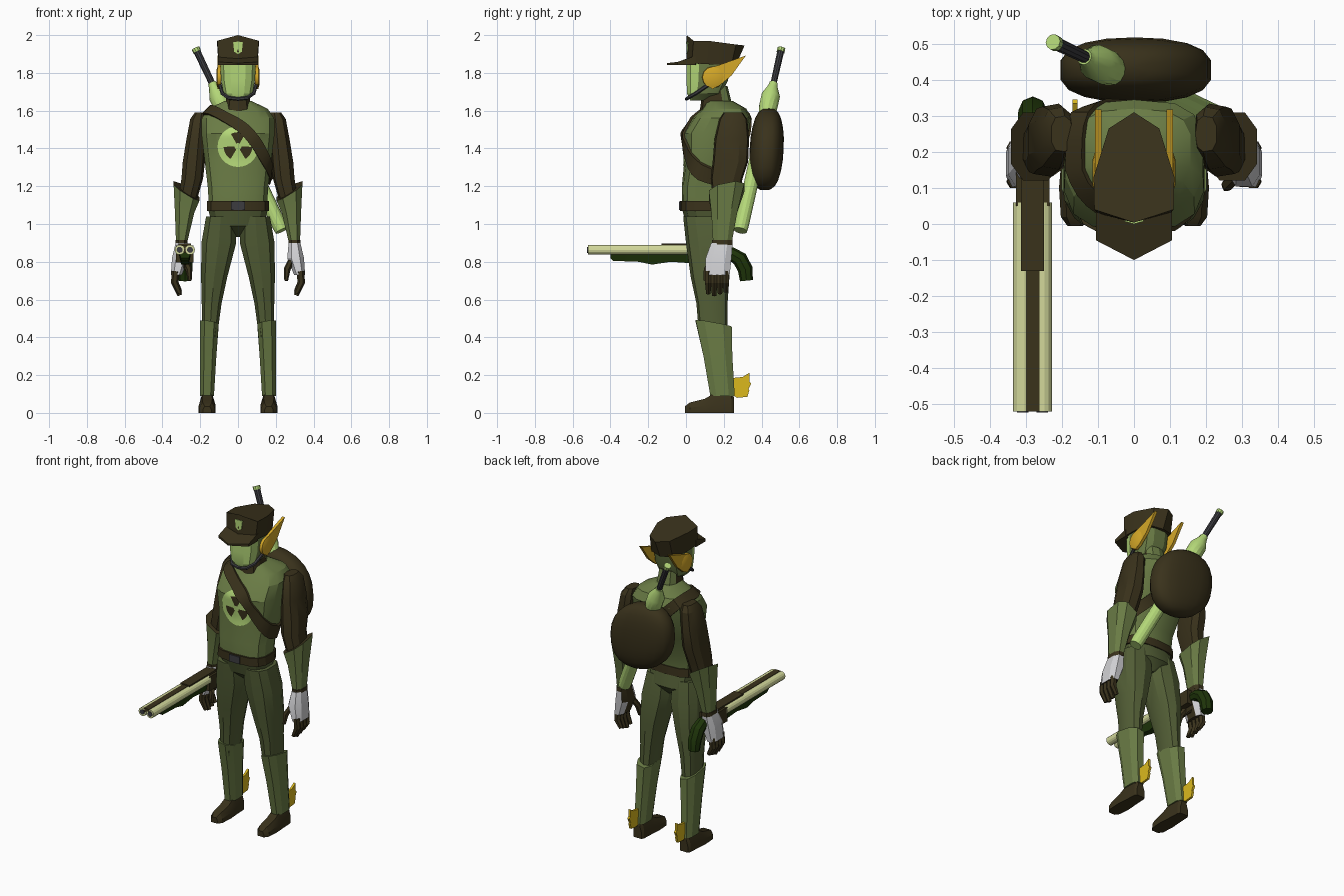
import bpy, bmesh, math
from mathutils import Vector
from mathutils.bvhtree import BVHTree

cube = bpy.data.objects.get("Cube")
if cube:
    bpy.data.objects.remove(cube)


def material(name, r, g, b):
    m = bpy.data.materials.new(name)
    m.use_nodes = True
    col = [(c / 255) ** 2.2 for c in (r, g, b)] + [1]
    m.diffuse_color = col
    m.node_tree.nodes["Principled BSDF"].inputs["Base Color"].default_value = col
    return m


BROWN = material("dark_brown", 60, 53, 33)
GREEN = material("shirt_green", 106, 123, 71)
OLIVE = material("trouser_olive", 84, 95, 57)
LIGHT = material("light_green", 178, 214, 119)
GOLD = material("ear_gold", 212, 167, 44)
YELLOW = material("wing_yellow", 218, 183, 35)
GREY = material("glove_grey", 208, 208, 211)
CHARCOAL = material("charcoal", 62, 62, 66)
PALE = material("barrel_pale", 210, 216, 154)
STOCK = material("stock_green", 36, 56, 18)


def finish(name, bm, mats, rule=None, angle=25):
    """Turn a bmesh into an object; rule picks a material slot per face."""
    bmesh.ops.recalc_face_normals(bm, faces=bm.faces)
    bm.normal_update()
    if rule:
        for f in bm.faces:
            f.material_index = int(rule(f))
    me = bpy.data.meshes.new(name)
    bm.to_mesh(me)
    bm.free()
    for m in mats:
        me.materials.append(m)
    ob = bpy.data.objects.new(name, me)
    bpy.context.collection.objects.link(ob)
    bpy.ops.object.select_all(action='DESELECT')
    ob.select_set(True)
    bpy.context.view_layer.objects.active = ob
    bpy.ops.object.shade_smooth_by_angle(angle=math.radians(angle))
    return ob


def skin(rings, caps=True, closed=False):
    """Bridge equal rings of points into a surface."""
    bm = bmesh.new()
    vs = [[bm.verts.new(p) for p in r] for r in rings]
    n = len(vs[0])
    pairs = list(zip(vs, vs[1:])) + ([(vs[-1], vs[0])] if closed else [])
    for a, b in pairs:
        for i in range(n):
            bm.faces.new((a[i], a[(i + 1) % n], b[(i + 1) % n], b[i]))
    if caps:
        bm.faces.new(vs[0])
        bm.faces.new(vs[-1])
    return bm


def loft(sections, s=1, n=10, power=0.75):
    """Sections are (z, x0, x1, y0, y1[, outward tilt[, backward tilt]])."""
    rings = []
    for z, x0, x1, y0, y1, *tilt in sections:
        tx, ty = (tilt + [0, 0])[:2]
        ring = []
        for i in range(n):
            a = math.tau * (i + 0.5) / n
            c, d = [math.copysign(abs(v) ** power, v) for v in (math.cos(a), math.sin(a))]
            ring.append((s * ((x0 + x1) / 2 + c * (x1 - x0) / 2),
                         (y0 + y1) / 2 + d * (y1 - y0) / 2, z + tx * c + ty * d))
        rings.append(ring)
    return skin(rings)


def tube(path, radii, n=10, ref=(1, 0, 0)):
    pts, rings = [Vector(p) for p in path], []
    for i, p in enumerate(pts):
        t = (pts[min(i + 1, len(pts) - 1)] - pts[max(i - 1, 0)]).normalized()
        u = (Vector(ref) - t * t.dot(Vector(ref))).normalized()
        v = t.cross(u)
        rings.append([p + radii[i] * (u * math.cos(math.tau * k / n) + v * math.sin(math.tau * k / n))
                      for k in range(n)])
    return skin(rings)


def box(x0, x1, y0, y1, z0, z1):
    ring = [(x0, y0), (x1, y0), (x1, y1), (x0, y1)]
    return skin([[(x, y, z) for x, y in ring] for z in (z0, z1)])


def plate(points, x0, x1):
    return skin([[(x, y, z) for y, z in points] for x in (x0, x1)])


def both(half):
    """Complete a half outline (from centre front to centre back)."""
    return half + [(-x, y, z) for x, y, z in half[-2:0:-1]]


# Torso
bm = loft([(1.08, -.155, .155, -.02, .2), (1.2, -.163, .163, -.022, .21), (1.34, -.18, .18, -.008, .28),
           (1.48, -.197, .197, -.018, .33), (1.56, -.195, .195, .035, .345), (1.61, -.16, .16, .085, .32),
           (1.65, -.075, .075, .11, .25)], n=14, power=.65)
bmesh.ops.recalc_face_normals(bm, faces=bm.faces)
body = BVHTree.FromBMesh(bm)
finish("torso", bm, [GREEN])

# Chest badge, wrapped on the torso front
def chest_patch(name, r0, r1, a0, a1, lift, mat, rings=5, n=28):
    bm = bmesh.new()
    grid = []
    for j in range(rings + 1):
        r = r0 + (r1 - r0) * j / rings
        row = []
        for i in range(n + 1):
            a = math.radians(a0 + (a1 - a0) * i / n)
            hit = body.ray_cast(Vector((r * math.cos(a), -1, 1.41 + r * math.sin(a))), Vector((0, 1, 0)))[0]
            row.append(bm.verts.new(hit - Vector((0, lift, 0))))
        grid.append(row)
    for a, b in zip(grid, grid[1:]):
        for i in range(n):
            bm.faces.new((a[i], a[i + 1], b[i + 1], b[i]))
    bmesh.ops.remove_doubles(bm, verts=bm.verts, dist=.0002)
    finish(name, bm, [mat])

chest_patch("chest_badge", .001, .108, 0, 360, .004, LIGHT)
for k, a in enumerate((90, 210, 330)):
    chest_patch(f"badge_blade_{k + 1}", .018, .076, a - 29, a + 29, .007, BROWN, 3, 8)

# Shoulder strap, a tilted loop around the torso that rides up over the chest
along, normal = Vector((1, 0, -1.06)).normalized(), Vector((1.06, 0, 1)).normalized()
rings = []
for i in range(40):
    a = math.tau * i / 40
    d = along * math.cos(a) + Vector((0, 1, 0)) * math.sin(a)
    lift = .075 * max(0, -math.sin(a))
    lo, hi = [body.ray_cast(Vector((0, .15, 1.43)) + normal * (w + lift), d)[0] for w in (-.032, .032)]
    rings.append([lo - d * .01, lo + d * .014, hi + d * .014, hi - d * .01])
finish("shoulder_strap", skin(rings, caps=False, closed=True), [BROWN])

# Belt, buckle and hips
finish("belt", loft([(1.07, -.168, .168, -.032, .212), (1.122, -.166, .166, -.032, .21)], n=14, power=.65), [BROWN])
finish("buckle", box(-.036, .036, -.038, 0, 1.073, 1.118), [CHARCOAL])
finish("hips", loft([(.93, -.015, .015, .07, .17), (.99, -.14, .14, .0, .222), (1.08, -.162, .162, -.024, .205)], n=12), [OLIVE])

# Neck and head
finish("neck", loft([(1.58, -.075, .075, .07, .25), (1.65, -.066, .066, .08, .24), (1.73, -.06, .06, .08, .22)]),
       [GREEN, BROWN], lambda f: f.normal.y < .1)
finish("head", loft([(1.655, -.045, .045, .02, .13), (1.69, -.078, .078, .004, .19), (1.76, -.092, .092, 0, .225),
                     (1.87, -.097, .097, 0, .24)], n=12, power=.65),
       [GREEN, LIGHT], lambda f: f.normal.y < -.3 and f.calc_center_median().y < .06)
chin = [(.098, .13, 1.745), (.082, .05, 1.69), (.05, .012, 1.668), (0, .003, 1.662)]
finish("chin_strap", tube(chin + [(-x, y, z) for x, y, z in chin[-2::-1]], [.01] * 7, 6, (0, 0, 1)), [CHARCOAL])

# Peaked cap
low = both([(0, .003, 1.85), (.101, .03, 1.85), (.103, .14, 1.845), (.075, .24, 1.84), (0, .262, 1.835)])
top = both([(0, .004, 2.0), (.11, .04, 1.97), (.112, .13, 1.968), (.07, .265, 1.95), (0, .31, 1.945)])
finish("cap_crown", skin([low, top]), [BROWN])
brim = both([(0, -.1, 1.852), (.106, -.045, 1.858), (.106, .05, 1.89), (0, .06, 1.895)])
finish("cap_brim", skin([[(x, y, 1.842) for x, y, z in brim], brim]), [BROWN])
badge = both([(0, 0, 1.9), (.02, .005, 1.912), (.026, .007, 1.962), (0, 0, 1.966)])
finish("cap_badge", skin([badge, [(x, y + .006, z) for x, y, z in badge]]), [LIGHT])

ear = [(.1, 1.74), (.095, 1.785), (.12, 1.825), (.17, 1.84), (.317, 1.892), (.24, 1.785), (.18, 1.735), (.14, 1.715)]
wing = [(.24, .1), (.27, .08), (.325, .085), (.335, .12), (.33, .125), (.345, .155), (.335, .165), (.335, .212),
        (.3, .19), (.25, .185)]

for side, s in (("left", 1), ("right", -1)):
    # Ear wings
    finish(side + "_ear_wing", plate(ear, s * .09, s * .108), [GOLD])
    finish(side + "_ear_disc", tube([(s * .09, .143, 1.777), (s * .108, .143, 1.777), (s * .115, .143, 1.777)],
                                    [.058, .056, .035], 12, (0, 0, 1)), [GOLD], angle=60)
    # Arm, with the sleeve running down into the flared cuff
    finish(side + "_sleeve", loft([(1.59, .17, .23, .2, .3), (1.555, .165, .255, .175, .325), (1.45, .17, .275, .15, .335),
                                   (1.33, .175, .295, .14, .33), (1.24, .185, .302, .13, .3), (1.1, .225, .325, .145, .275)],
                                  s, 9), [BROWN])
    finish(side + "_forearm", loft([(1.175, .2, .345, .115, .315, .045, .02), (1.06, .228, .337, .13, .275),
                                    (.9, .268, .33, .14, .245)], s, 8), [GREEN, BROWN], lambda f: f.normal.z > .6)
    # Glove with a dark palm
    finish(side + "_cuff", loft([(.89, .266, .334, .135, .25), (.915, .264, .334, .135, .25)], s, 8), [BROWN])
    finish(side + "_hand", loft([(.9, .266, .332, .13, .25), (.82, .258, .352, .1, .245), (.73, .295, .357, .098, .235)], s, 8),
           [GREY, BROWN], lambda f: f.normal.x * s < -.85 or f.normal.z < -.6)
    for k in range(4):
        y = .118 + k * .031
        finish(f"{side}_finger_{k + 1}", tube([(s * .33, y, .75), (s * .335, y, .69), (s * .308, y, .622 + .01 * abs(k - 1))],
                                              [.021, .02, .013], 6), [BROWN])
    finish(side + "_thumb", tube([(s * .28, .13, .8), (s * .26, .11, .76), (s * .255, .1, .7)], [.018, .018, .01], 6), [BROWN])
    # Leg, shin guard and boot
    finish(side + "_leg", loft([(1.04, .01, .172, -.015, .2), (.9, .006, .197, 0, .225), (.72, .054, .198, .025, .23),
                                (.58, .085, .194, .055, .22), (.4, .11, .19, .07, .22)], s), [OLIVE])
    finish(side + "_shin_guard", loft([(.47, .1, .204, .045, .248, .01, -.018), (.3, .112, .204, .088, .25),
                                       (.09, .125, .203, .125, .262)], s, 8), [GREEN])
    boot = []
    for y, w, h in ((-.005, .022, .035), (.02, .04, .055), (.1, .045, .075), (.16, .04, .11), (.24, .036, .11), (.255, .028, .08)):
        boot.append([(s * (.163 + x * w), y, z * h) for x, z in ((-1, 0), (1, 0), (1, .5), (.6, 1), (-.6, 1), (-1, .5))])
    finish(side + "_boot", skin(boot), [BROWN])
    finish(side + "_heel_wing", plate(wing, s * .157, s * .171), [YELLOW])

# Backpack, a rounded sack leaning higher towards the right shoulder
bm = bmesh.new()
bmesh.ops.create_uvsphere(bm, u_segments=18, v_segments=12, radius=1)
for v in bm.verts:
    x, y, z = [math.copysign(abs(c) ** p, c) for c, p in zip(v.co, (.9, .7, .9))]
    v.co = (.005 + .212 * x - .01 * z, .427 + .09 * y + .01 * z, 1.396 + .213 * z - .035 * x)
finish("backpack", bm, [BROWN], angle=40)

# Canister passing through the backpack, with its rod
base, tip = Vector((.232, .288, .965)), Vector((-.225, .505, 1.93))
def on_axis(*ts):
    return [base.lerp(tip, t) for t in ts]

finish("canister", tube(on_axis(0, .03, .62, .68, .74, .79, .81), [.036, .039, .039, .05, .05, .026, .022], 14), [LIGHT])
finish("canister_rod", tube(on_axis(.8, .99), [.017, .019], 10), [CHARCOAL])
finish("rod_cap", tube(on_axis(.98, 1.0), [.022, .022], 10), [LIGHT])

# Double-barrelled gun
for k, x in (("left", -.254), ("right", -.309)):
    finish(k + "_barrel", tube([(x, -.52, .863), (x, .06, .863)], [.026, .026], 14), [PALE])
    finish(k + "_bore", tube([(x, -.523, .863), (x, -.515, .863)], [.016, .016], 12), [CHARCOAL])
finish("barrel_rib", box(-.3, -.262, -.52, -.1, .868, .89), [BROWN])
finish("gun_top_cover", box(-.314, -.249, -.13, .14, .86, .897), [BROWN])
finish("receiver", box(-.328, -.235, .05, .2, .795, .885), [BROWN])
fore = []
for y, z0 in ((-.4, .82), (-.385, .805), (-.25, .8), (-.18, .785), (-.08, .8), (.06, .79)):
    fore.append([(-.281 + x * .034, y, z) for x, z in ((-1, .85), (-.6, z0), (.6, z0), (1, .85))])
finish("fore_stock", skin(fore), [STOCK])
finish("grip", tube([(-.281, .17, .845), (-.281, .24, .842), (-.281, .285, .815), (-.281, .314, .76), (-.281, .32, .7)],
                    [.032, .036, .041, .04, .034], 8), [STOCK])
finish("trigger_guard", tube([(-.281, .1, .8), (-.281, .12, .765), (-.281, .17, .765), (-.281, .19, .8)], [.007] * 4, 6), [BROWN])
